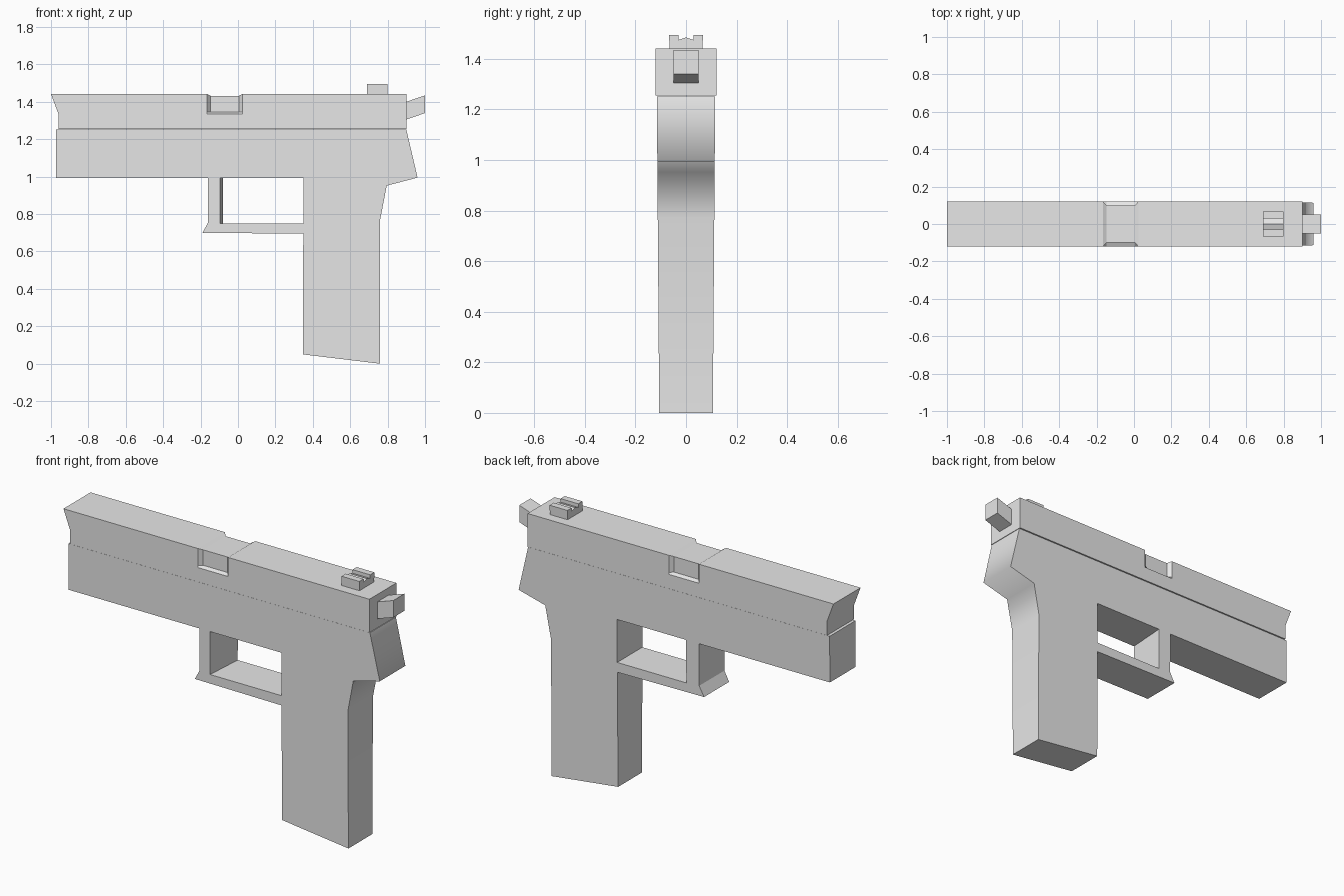
import bpy
import bmesh

cube = bpy.data.objects.get("Cube")
if cube:
    bpy.data.objects.remove(cube, do_unlink=True)

# One plain grey for every part
GREY = (0.8, 0.8, 0.8, 1.0)
grey = bpy.data.materials.new("plain_grey")
grey.use_nodes = True
grey.diffuse_color = GREY
grey.node_tree.nodes["Principled BSDF"].inputs["Base Color"].default_value = GREY


def loft(name, rings):
    """Join rings of points with quads and cap both ends."""
    bm = bmesh.new()
    loops = [[bm.verts.new(p) for p in ring] for ring in rings]
    n = len(loops[0])
    for a, b in zip(loops, loops[1:]):
        for i in range(n):
            j = (i + 1) % n
            bm.faces.new((a[i], a[j], b[j], b[i]))
    bm.faces.new(loops[0])
    bm.faces.new(loops[-1][::-1])
    bmesh.ops.recalc_face_normals(bm, faces=bm.faces[:])
    mesh = bpy.data.meshes.new(name)
    bm.to_mesh(mesh)
    bm.free()
    mesh.materials.append(grey)
    obj = bpy.data.objects.new(name, mesh)
    bpy.context.collection.objects.link(obj)
    return obj


def side_profile(name, profile, half_width):
    """Extrude an x-z outline across y, with a width that depends on height."""
    return loft(name, [[(x, s * half_width(z), z) for x, z in profile]
                       for s in (-1, 1)])


def taper(z):
    return 0.106 + 0.0075 * z


# Frame and grip in one outline
frame = side_profile("frame_and_grip", [
    (-0.973, 1.252), (-0.973, 0.992), (0.35, 0.992), (0.347, 0.05),
    (0.76, 0.0), (0.76, 0.77), (0.795, 0.952), (0.96, 0.995),
    (0.9, 1.252)], taper)

# Rounded shading down the rear of the grip only
mesh = frame.data
for poly in mesh.polygons:
    poly.use_smooth = True
for edge in mesh.edges:
    a, b = (mesh.vertices[i].co for i in edge.vertices)
    on_rear = abs(a.y - b.y) > 0.1 and a.x > 0.7 and 0.7 < a.z < 1.1
    edge.use_edge_sharp = not on_rear

# Trigger guard, its inner post face slightly skewed
guard = side_profile("trigger_guard", [
    (-0.16, 0.992), (-0.16, 0.755), (-0.19, 0.70), (0.35, 0.695),
    (0.35, 0.75), (-0.095, 0.75), (-0.095, 0.992)], taper)
for v in guard.data.vertices:
    if v.co.y > 0 and abs(v.co.x + 0.095) < 0.001:
        v.co.x = -0.08

# Slide with a recessed port on both sides
W = 0.12
LOW, SILL, RECESS, TOP = 1.255, 1.335, 1.345, 1.442


def slide_ring(x, depth=W, top=TOP, nose=False):
    half = [(W, LOW), (W, SILL), (depth, RECESS), (depth, top)]
    outline = half + [(-y, z) for y, z in reversed(half)]
    return [(x - (max(0, z - SILL) * 0.374 if nose else 0), y, z)
            for y, z in outline]


loft("slide", [
    slide_ring(-0.96, nose=True),
    slide_ring(-0.165),
    slide_ring(-0.147, 0.1, 1.432),
    slide_ring(0.005, 0.1, 1.432),
    slide_ring(0.023),
    slide_ring(0.9)])

# Hammer
side_profile("hammer", [
    (0.89, 1.302), (0.89, 1.397), (1.0, 1.435), (1.0, 1.34)],
    lambda z: 0.05)

# Notched rear sight
half = [(0.065, 1.435), (0.067, 1.495), (0.03, 1.495), (0.03, 1.475)]
outline = half + [(0, 1.485)] + [(-y, z) for y, z in reversed(half)]
loft("rear_sight", [[(x, y, z) for y, z in outline] for x in (0.69, 0.80)])
